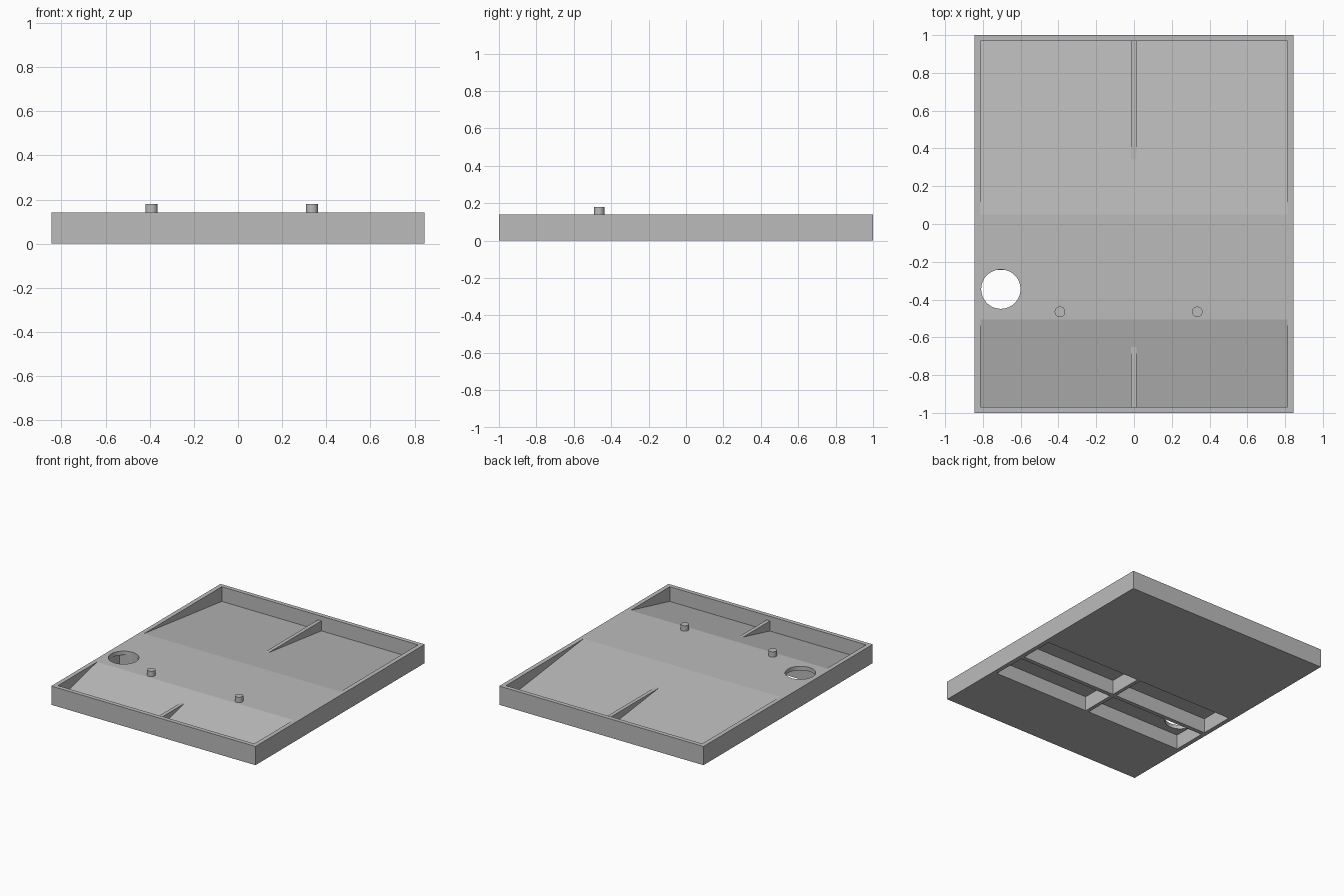
import bpy
from mathutils import Vector

cube = bpy.data.objects.get("Cube")
if cube:
    bpy.data.objects.remove(cube, do_unlink=True)

grey = bpy.data.materials.new("plain grey")
grey.use_nodes = True
colour = (0.5, 0.5, 0.5, 1)
grey.diffuse_color = colour
grey.node_tree.nodes["Principled BSDF"].inputs["Base Color"].default_value = colour

HALF_X, HALF_Y, TOP = 0.845, 1.0, 0.14
IN_X, IN_Y = 0.812, 0.968       # inside of the rim
FLOOR, CEILING = 0.03, 0.11     # lowest tray floor, top of the underside pockets
RIB_TOP, RIB_X, RIB_HALF = 0.105, -0.002, 0.014
FRONT_EDGE, BACK_EDGE = -0.505, 0.05   # limits of the raised flat band


def extrude_x(name, profile, x0, x1):
    """Prism from a (y, z) profile running from x0 to x1."""
    n = len(profile)
    verts = [(x, y, z) for x in (x0, x1) for y, z in profile]
    faces = [tuple(range(n)), tuple(reversed(range(n, 2 * n)))]
    faces += [(i, i + n, (i + 1) % n + n, (i + 1) % n) for i in range(n)]
    mesh = bpy.data.meshes.new(name)
    mesh.from_pydata(verts, [], faces)
    # Make every prism face outward
    import bmesh
    bm = bmesh.new()
    bm.from_mesh(mesh)
    bmesh.ops.recalc_face_normals(bm, faces=bm.faces)
    bm.to_mesh(mesh)
    bm.free()
    obj = bpy.data.objects.new(name, mesh)
    bpy.context.collection.objects.link(obj)
    mesh.materials.append(grey)
    return obj


def box(name, x0, x1, y0, y1, z0, z1):
    return extrude_x(name, [(y0, z0), (y1, z0), (y1, z1), (y0, z1)], x0, x1)


def cylinder(name, x, y, radius, z0, z1, sides):
    bpy.ops.mesh.primitive_cylinder_add(vertices=sides, radius=radius, depth=z1 - z0,
                                        location=(x, y, (z0 + z1) / 2))
    obj = bpy.context.object
    obj.name = name
    obj.data.materials.append(grey)
    return obj


def cut(target, cutter):
    cutter.hide_render = True
    mod = target.modifiers.new("cut", 'BOOLEAN')
    mod.operation, mod.solver, mod.object = 'DIFFERENCE', 'EXACT', cutter
    bpy.context.view_layer.objects.active = target
    bpy.ops.object.modifier_apply(modifier=mod.name)
    bpy.data.objects.remove(cutter, do_unlink=True)


# Tray block
tray = box("tray", -HALF_X, HALF_X, -HALF_Y, HALF_Y, 0, TOP)

# Sloping floors falling away from the flat band, with one rib on each
for label, edge, end in (("front", FRONT_EDGE, -IN_Y), ("back", BACK_EDGE, IN_Y)):
    high, low = Vector((edge, TOP)), Vector((end, FLOOR))
    over = high + (high - low) * 0.05
    cut(tray, extrude_x("slope_cutter", [tuple(over), tuple(low), (end, 0.3), (over.x, 0.3)],
                        -IN_X, IN_X))
    tip = high.lerp(low, (TOP - RIB_TOP) / (TOP - FLOOR))
    wall = end * 1.01
    extrude_x(label + "_rib", [tuple(tip), (wall, RIB_TOP), (wall, FLOOR - 0.005),
                               (end, FLOOR - 0.005)],
              RIB_X - RIB_HALF, RIB_X + RIB_HALF)

# Four pockets under the flat band
middle = (FRONT_EDGE + BACK_EDGE) / 2
for x0, x1 in ((-IN_X, RIB_X - RIB_HALF), (RIB_X + RIB_HALF, IN_X)):
    for y0, y1 in ((FRONT_EDGE, middle - 0.016), (middle + 0.016, BACK_EDGE)):
        cut(tray, box("pocket_cutter", x0, x1, y0, y1, -0.1, CEILING))

# Round opening through the band
cut(tray, cylinder("hole_cutter", -0.705, -0.345, 0.104, 0.05, 0.3, 64))

# Locating pegs
for label, x in (("right", -0.392), ("left", 0.335)):
    peg = cylinder(label + "_peg", x, -0.465, 0.028, CEILING + 0.01, 0.18, 32)
    bpy.ops.object.shade_smooth_by_angle()
